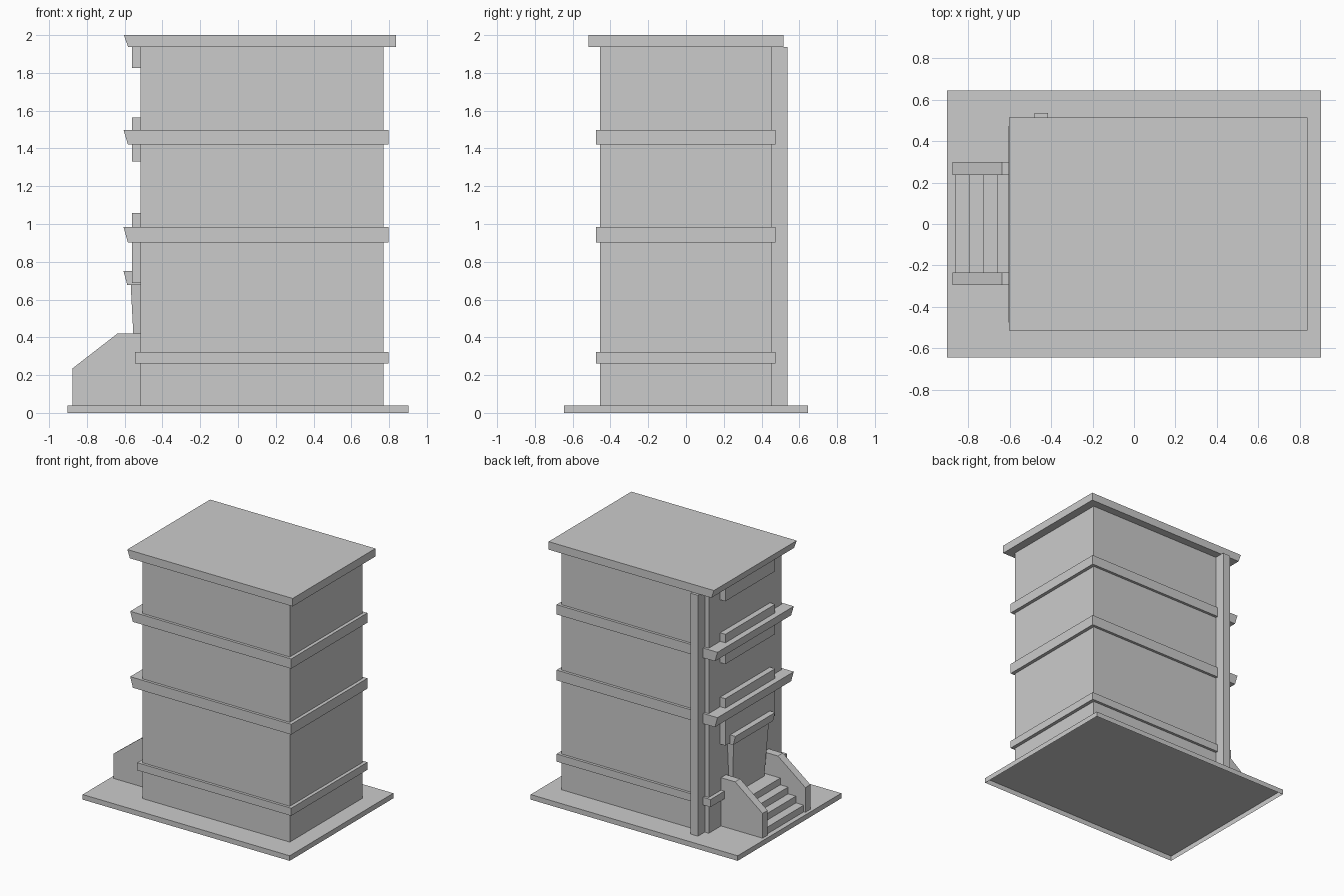
import bpy
import bmesh

if "Cube" in bpy.data.objects:
    bpy.data.objects.remove(bpy.data.objects["Cube"])


def extrude_xz(name, profile, y0, y1, taper=None, open_bottom=False):
    """Extrude an x-z outline along y as a solid prism."""
    n = len(profile)
    verts = [(x, y, z) for y in (y0, y1) for x, z in profile]
    faces = [tuple(range(n)), tuple(range(2 * n - 1, n - 1, -1))]
    faces += [(i, i + n, (i + 1) % n + n, (i + 1) % n) for i in range(n)]
    me = bpy.data.meshes.new(name)
    me.from_pydata([taper(v) for v in verts] if taper else verts, [], faces)
    bm = bmesh.new()
    bm.from_mesh(me)
    bmesh.ops.recalc_face_normals(bm, faces=bm.faces)
    if open_bottom:
        under = [f for f in bm.faces if f.normal.z < -0.9]
        bmesh.ops.delete(bm, geom=under, context='FACES')
    bm.to_mesh(me)
    bm.free()
    ob = bpy.data.objects.new(name, me)
    bpy.context.collection.objects.link(ob)
    return ob


def box(name, x0, x1, y0, y1, z0, z1, slant=0.0, open_bottom=False):
    """Box whose -x face may lean outward towards the top."""
    outline = [(x0 + slant, z0), (x1, z0), (x1, z1), (x0, z1)]
    return extrude_xz(name, outline, y0, y1, open_bottom=open_bottom)


WALL = -0.515  # street facade plane

# Plot (hollow underneath), main block and roof slab
box("ground_plate", -0.902, 0.902, -0.645, 0.645, 0, 0.04, open_bottom=True)
box("main_block", WALL, 0.77, -0.455, 0.452, 0.04, 1.94)
box("roof_slab", -0.604, 0.837, -0.515, 0.515, 1.937, 2.0, 0.022)

# Floor cornices
for i, (z0, z1) in enumerate([(0.902, 0.983), (1.421, 1.498)]):
    box(f"cornice_{i + 1}", -0.606, 0.797, -0.476, 0.473, z0, z1, 0.023)

# Plinth band: wraps the block, broken at the stairs
box("plinth_band", WALL, 0.797, -0.476, 0.473, 0.262, 0.322)
box("plinth_return_back", -0.545, WALL, 0.27, 0.473, 0.262, 0.322)
box("plinth_return_front", -0.545, WALL, -0.476, -0.265, 0.262, 0.322)

# Chimney strip on the back wall
box("chimney_strip", -0.48, -0.415, 0.44, 0.537, 0.04, 1.937)

# Spandrel panels on the street facade
for i, (z0, z1) in enumerate([(0.688, 1.058), (1.33, 1.565), (1.825, 1.937)]):
    box(f"spandrel_panel_{i + 1}", -0.56, WALL, -0.31, 0.31, z0, z1)

# Doorway leaning outward and widening to the top, with its hood
extrude_xz("doorway", [(-0.545, 0.24), (WALL, 0.24), (WALL, 0.68), (-0.568, 0.68)],
           -1, 1, lambda v: (v[0], v[1] * (0.195 + 0.06 * (v[2] - 0.24)), v[2]))
box("door_hood", -0.606, WALL, -0.245, 0.25, 0.677, 0.75, 0.02)

# Stair side walls
wall = [(-0.877, 0.04), (WALL, 0.04), (WALL, 0.42), (-0.638, 0.42), (-0.877, 0.235)]
extrude_xz("stair_wall_back", wall, 0.237, 0.3)
extrude_xz("stair_wall_front", wall, -0.295, -0.233)

# Steps as one stepped profile
steps, rise = [(WALL, 0.04)], 0.053
for i in range(4):
    x = -0.863 + 0.068 * i
    steps += [(x, 0.04 + rise * i), (x, 0.04 + rise * (i + 1))]
steps.append((WALL, 0.04 + rise * 4))
extrude_xz("steps", steps, -0.233, 0.237)
